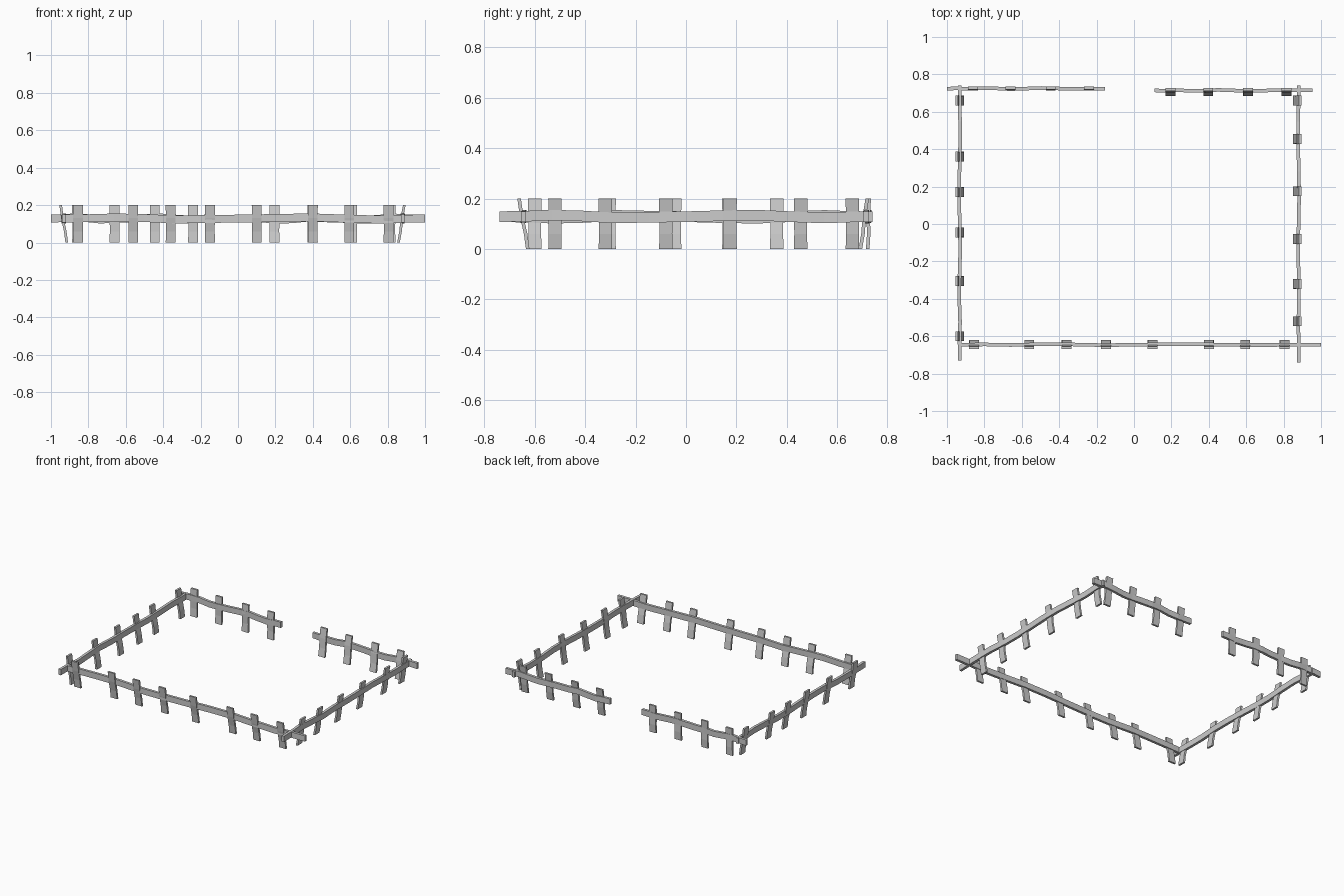
import bpy, bmesh
from mathutils import Vector

if "Cube" in bpy.data.objects:
    bpy.data.objects.remove(bpy.data.objects["Cube"])

# Gentle unevenness of a rail: fraction of length, sideways offset, vertical offset
WAVE = [(0, 0, 0), (.07, .001, .002), (.14, -.002, .006), (.22, .002, .003),
        (.31, .001, -.005), (.40, -.003, -.002), (.50, 0, 0), (.60, .003, .004),
        (.69, .001, .006), (.78, -.002, 0), (.87, -.002, -.005), (.94, 0, -.001), (1, 0, 0)]


def sweep(name, sections):
    """Skin a list of four-cornered sections into one closed solid."""
    bm = bmesh.new()
    rings = [[bm.verts.new(p) for p in s] for s in sections]
    for r, s in zip(rings, rings[1:]):
        for i in range(4):
            j = (i + 1) % 4
            bm.faces.new((r[i], r[j], s[j], s[i]))
    bm.faces.new(rings[0])
    bm.faces.new(rings[-1])
    bmesh.ops.recalc_face_normals(bm, faces=bm.faces)
    me = bpy.data.meshes.new(name)
    bm.to_mesh(me)
    bm.free()
    ob = bpy.data.objects.new(name, me)
    bpy.context.collection.objects.link(ob)


def point(along_x, a, c, z):
    return Vector((a, c, z)) if along_x else Vector((c, a, z))


def rail(name, along_x, a0, a1, c, flip=1):
    hw, hh = .0095, .021
    secs = []
    for t, side, up in WAVE:
        a, cc, z = a0 + (a1 - a0) * t, c + side * flip, .128 + up * flip
        secs.append([point(along_x, a, cc + s * hw, z + u * hh)
                     for s, u in ((-1, -1), (1, -1), (1, 1), (-1, 1))])
    sweep(name, secs)


def post(name, along_x, a, bottom, top):
    """Thin leaning plank, slightly bowed, running from bottom to top offset."""
    hw, ht = .0265, .007
    secs = []
    for t, bow, w in ((0, 0, 1), (.3, .002, .96), (.65, -.002, .98), (1, 0, 1)):
        c, z = bottom + (top - bottom) * t + bow, .2 * t
        secs.append([point(along_x, a + s * hw * w, c + u * ht, z)
                     for s, u in ((-1, -1), (1, -1), (1, 1), (-1, 1))])
    sweep(name, secs)


# Sides: name, runs along x, rail start/end, rail position, post foot/head, post places, wave sign
SIDES = [
    ("front", True, -.93, 1.0, -.645, -.628, -.662,
     (-.855, -.56, -.36, -.15, .10, .40, .595, .805), 1),
    ("left", False, -.73, .74, -.932, -.916, -.948,
     (-.60, -.305, -.045, .17, .36, .66), -1),
    ("right", False, -.74, .74, .88, .858, .889,
     (-.52, -.32, -.08, .175, .455, .66), 1),
    ("back_left", True, -1.0, -.155, .724, .721, .727,
     (-.86, -.66, -.445, -.24), 1),
    ("back_right", True, .11, .955, .714, .692, .719,
     (.195, .397, .61, .815), -1),
]
for side, along, a0, a1, c, foot, head, places, flip in SIDES:
    rail(side + "_rail", along, a0, a1, c, flip)
    for i, a in enumerate(places):
        post(f"{side}_post_{i + 1}", along, a, foot, head)
